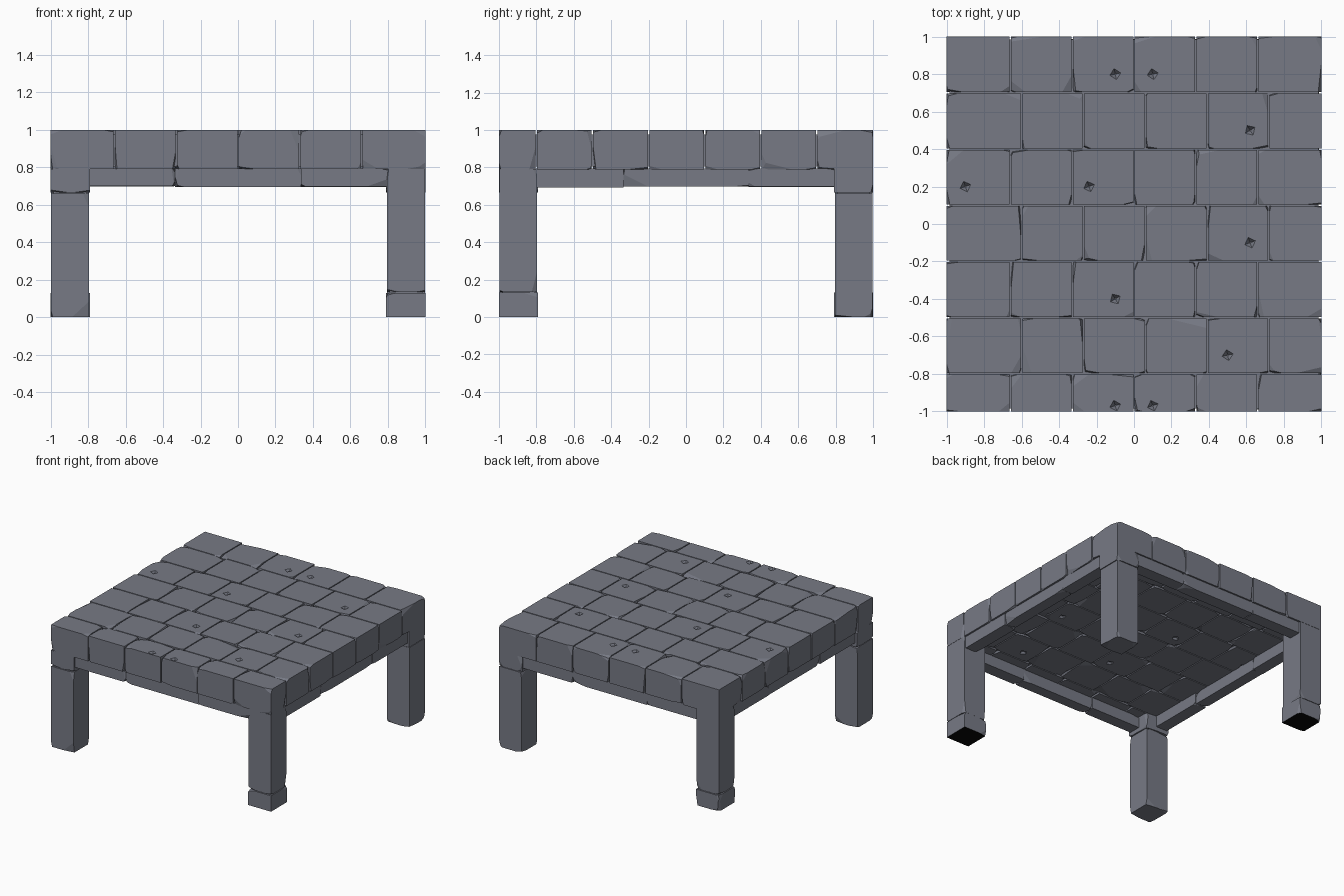
import bpy, bmesh, random
from mathutils import Vector, Matrix

if "Cube" in bpy.data.objects:
    bpy.data.objects.remove(bpy.data.objects["Cube"])

random.seed(7)
R = random.uniform


def material(name, col):
    m = bpy.data.materials.new(name)
    m.diffuse_color = (*col, 1)
    m.use_nodes = True
    m.node_tree.nodes["Principled BSDF"].inputs["Base Color"].default_value = m.diffuse_color
    return m


STONE = material("grey_stone", (0.185, 0.195, 0.235))
BLACK = material("black_underside", (0.002, 0.002, 0.002))


def slice_off(bm, point, normal):
    """Cut a flat chip off a convex stone and close the cut."""
    res = bmesh.ops.bisect_plane(bm, geom=bm.verts[:] + bm.edges[:] + bm.faces[:],
                                 plane_co=point, plane_no=normal, clear_outer=True)
    edges = [e for e in res["geom_cut"] if isinstance(e, bmesh.types.BMEdge) and e.is_boundary]
    if edges:
        bmesh.ops.holes_fill(bm, edges=edges)


def stone(target, lo, hi, chips=4, depth=0.018, cap=False):
    """Add one rough-hewn block between two corners; cap paints its bottom black."""
    lo, hi = Vector(lo), Vector(hi)
    bm = bmesh.new()
    bmesh.ops.create_cube(bm, size=1)
    mid, size = (lo + hi) / 2, hi - lo
    bm.transform(Matrix.Translation(mid) @ Matrix.Diagonal((*size, 1)))
    for _ in range(chips):
        signs = Vector([random.choice((-1, 1)) for _ in range(3)])
        corner = mid + Vector([s * d / 2 for s, d in zip(signs, size)])
        weights = [R(0.08, 0.3), R(0.15, 0.6), 1]
        random.shuffle(weights)
        n = Vector([s * w for s, w in zip(signs, weights)]).normalized()
        slice_off(bm, corner - n * R(0.4, 1) * depth, n)
    for f in bm.faces:
        f.material_index = int(cap and f.calc_center_median().z < lo.z + 0.01 and f.normal.z < -0.9)
    me = bpy.data.meshes.new("tmp")
    bm.to_mesh(me)
    bm.free()
    target.from_mesh(me)
    bpy.data.meshes.remove(me)


def finish(bm, name):
    bmesh.ops.recalc_face_normals(bm, faces=bm.faces)
    me = bpy.data.meshes.new(name)
    bm.to_mesh(me)
    bm.free()
    me.materials.append(STONE)
    me.materials.append(BLACK)
    ob = bpy.data.objects.new(name, me)
    bpy.context.collection.objects.link(ob)
    return ob


# Paving: seven staggered rows of blocks
G = 0.004
rows = [-1, -0.8, -0.5, -0.2, 0.1, 0.4, 0.7, 1]
bm = bmesh.new()
for i, (y0, y1) in enumerate(zip(rows, rows[1:])):
    shift = 0.0 if i % 2 == 0 else 0.06
    xs = [-1] + [k * 0.33 + shift for k in range(-2, 3)] + [1]
    for x0, x1 in zip(xs, xs[1:]):
        g = lambda v, s: v if abs(v) == 1 else v + s * G
        stone(bm, (g(x0, 1), g(y0, 1), 0.79), (g(x1, -1), g(y1, -1), 1.0), chips=9, depth=0.016)
paving = finish(bm, "paving_blocks")

# Small pits chipped out of the paving, top and bottom
bm = bmesh.new()
for x, y in [(-0.1, 0.8), (0.1, 0.8), (0.62, 0.5), (-0.9, 0.2), (-0.24, 0.2),
             (0.62, -0.1), (-0.1, -0.4), (0.5, -0.7), (-0.1, -0.97), (0.1, -0.97)]:
    for z in (0.79, 1.0):
        bmesh.ops.create_uvsphere(bm, u_segments=4, v_segments=2, radius=0.03,
                                  matrix=Matrix.Translation((x, y, z)) @ Matrix.Rotation(R(0.2, 0.6), 4, 'Z'))
pits = finish(bm, "pit_cutter")
pits.hide_render = True
mod = paving.modifiers.new("pits", 'BOOLEAN')
mod.operation, mod.object, mod.solver = 'DIFFERENCE', pits, 'EXACT'
bpy.context.view_layer.objects.active = paving
bpy.ops.object.modifier_apply(modifier=mod.name)
bpy.data.objects.remove(pits)

# Solid core that closes the joints
bm = bmesh.new()
stone(bm, (-0.985, -0.985, 0.805), (0.985, 0.985, 0.975), chips=0)
finish(bm, "slab_core")

# Beams under the four edges, three stones each
ends = [-0.82, -0.335, 0.335, 0.82]
for name, sx, sy in [("front_beam", 0, -1), ("back_beam", 0, 1), ("left_beam", -1, 0), ("right_beam", 1, 0)]:
    bm = bmesh.new()
    for a, b in zip(ends, ends[1:]):
        inner, outer = 0.885 + R(-0.005, 0.005), 0.985 + R(-0.005, 0.005)
        p, q = sorted((inner * (sx + sy), outer * (sx + sy)))
        lo, hi = ((a, p), (b, q)) if sy else ((p, a), (q, b))
        stone(bm, (*lo, 0.692 + R(0, 0.008)), (*hi, 0.795), chips=6, depth=0.016)
    finish(bm, name)

# Legs: two stand on a foot block, the opposite two carry a head block
for name, sx, sy in [("front_left_leg", -1, -1), ("front_right_leg", 1, -1),
                     ("back_left_leg", -1, 1), ("back_right_leg", 1, 1)]:
    bm = bmesh.new()
    flipped = sx == sy
    blocks = [(0, 0.66, 0.006), (0.665, 0.792, 0)] if flipped else [(0, 0.13, 0), (0.135, 0.792, 0.006)]
    for z0, z1, inset in blocks:
        xs = sorted((sx * (0.79 + inset), sx * (1 - inset / 3)))
        ys = sorted((sy * (0.79 + inset), sy * (1 - inset / 3)))
        stone(bm, (xs[0], ys[0], z0), (xs[1], ys[1], z1), chips=9, depth=0.014,
              cap=z0 == 0 and not flipped)
    stone(bm, (min(sx * 0.81, sx * 0.985), min(sy * 0.81, sy * 0.985), 0.05),
          (max(sx * 0.81, sx * 0.985), max(sy * 0.81, sy * 0.985), 0.75), chips=0)
    finish(bm, name)
